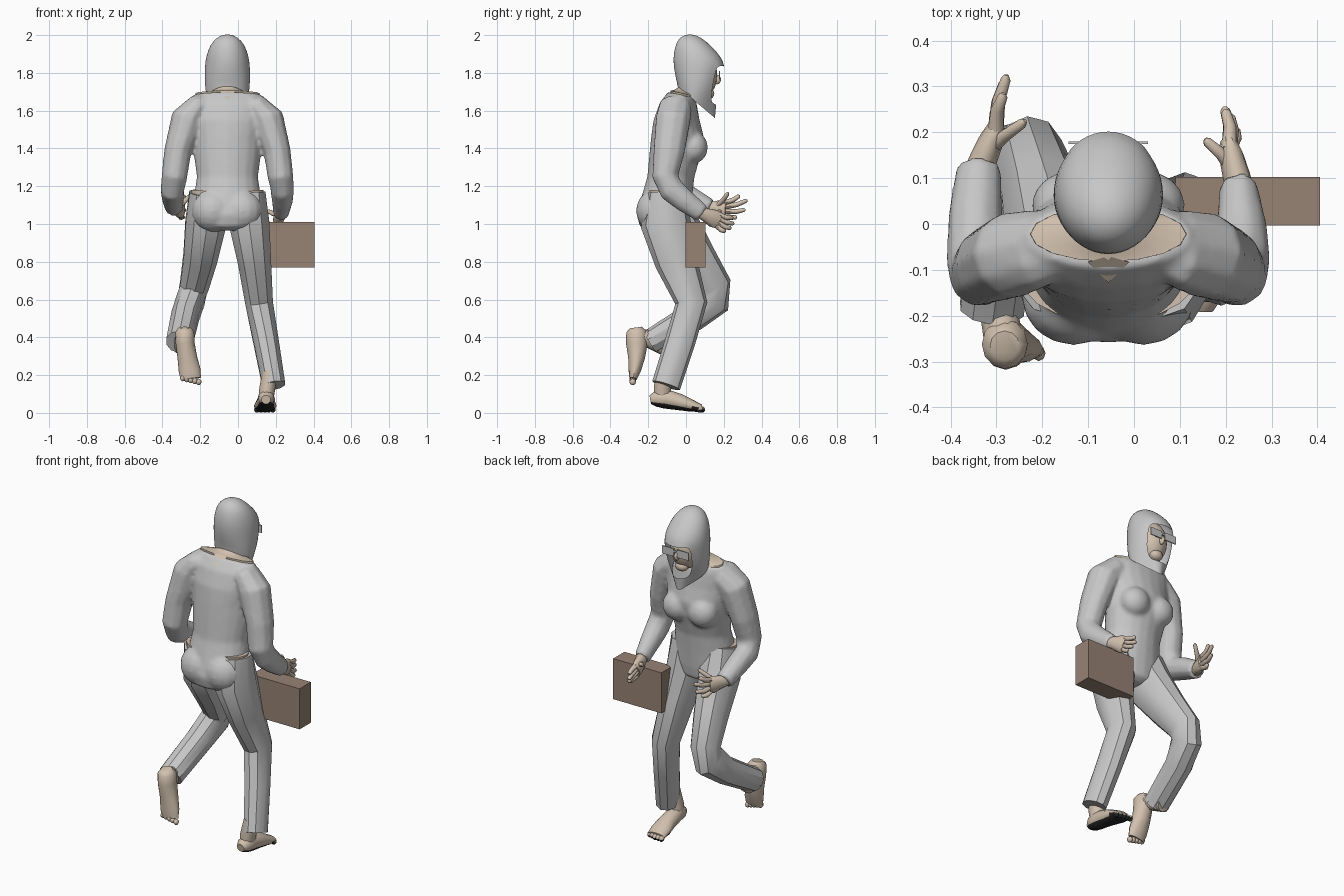
import bpy, bmesh, math
from mathutils import Vector

if "Cube" in bpy.data.objects:
    bpy.data.objects.remove(bpy.data.objects["Cube"])

CX = -0.056  # body centre line


def material(name, rgb):
    m = bpy.data.materials.new(name)
    m.use_nodes = True
    m.diffuse_color = (*rgb, 1)
    m.node_tree.nodes["Principled BSDF"].inputs["Base Color"].default_value = (*rgb, 1)
    return m


CLOTH = material("grey cloth", (0.57, 0.57, 0.57))
SKIN = material("skin", (0.64, 0.53, 0.425))
BROWN = material("brown case", (0.31, 0.225, 0.175))
BLACK = material("black sole", (0.02, 0.02, 0.02))


def finish(name, bm, mats, angle=35):
    bmesh.ops.recalc_face_normals(bm, faces=bm.faces)
    me = bpy.data.meshes.new(name)
    bm.to_mesh(me)
    bm.free()
    ob = bpy.data.objects.new(name, me)
    bpy.context.collection.objects.link(ob)
    for m in mats:
        me.materials.append(m)
    bpy.ops.object.select_all(action="DESELECT")
    ob.select_set(True)
    bpy.context.view_layer.objects.active = ob
    bpy.ops.object.shade_smooth_by_angle(angle=math.radians(angle))
    return ob


def loft(rings, n=8, flat=False, caps=True, bm=None, phase=0.0):
    """Skin rings of (x, y, z, half width, half depth[, front rise]) along a path."""
    bm = bm or bmesh.new()
    pts = [Vector(r[:3]) for r in rings]
    loops = []
    for i, r in enumerate(rings):
        t = pts[min(i + 1, len(pts) - 1)] - pts[max(i - 1, 0)]
        t = Vector((0, 0, 1)) if flat else t.normalized()
        u = (Vector((1, 0, 0)) - t * t.x).normalized()
        v = t.cross(u)
        loop = []
        for k in range(n):
            a = 2 * math.pi * k / n + phase
            p = pts[i] + u * r[3] * math.cos(a) + v * r[4] * math.sin(a)
            if len(r) > 5:
                p.z += r[5] * math.sin(a)
            loop.append(bm.verts.new(p))
        loops.append(loop)
    for a, b in zip(loops, loops[1:]):
        for k in range(n):
            bm.faces.new((a[k], a[(k + 1) % n], b[(k + 1) % n], b[k]))
    if caps:
        bm.faces.new(loops[0])
        bm.faces.new(loops[-1])
    return bm


def ball(bm, c, r, seg=16):
    for v in bmesh.ops.create_uvsphere(bm, u_segments=seg, v_segments=seg // 2 + 2, radius=1)["verts"]:
        v.co = Vector([c[i] + v.co[i] * r[i] for i in range(3)])


def box(name, lo, hi, mat):
    bm = bmesh.new()
    bmesh.ops.create_cube(bm, size=1)
    for v in bm.verts:
        v.co = Vector([lo[i] + (v.co[i] + 0.5) * (hi[i] - lo[i]) for i in range(3)])
    return finish(name, bm, [mat])


# Shirt: body, chest, seat and sleeves fused into one cloth
shirt = loft([(CX, y, z, rx, ry, t) for y, z, rx, ry, t in (
    (-0.11, 0.965, 0.08, 0.09, 0), (-0.115, 0.985, 0.17, 0.13, 0), (-0.118, 1.05, 0.2, 0.143, 0),
    (-0.10, 1.15, 0.177, 0.134, 0), (-0.08, 1.25, 0.162, 0.125, 0), (-0.055, 1.38, 0.18, 0.138, 0),
    (-0.045, 1.46, 0.187, 0.14, 0), (-0.05, 1.55, 0.2, 0.122, 0), (-0.042, 1.64, 0.21, 0.098, 0),
    (-0.025, 1.685, 0.178, 0.07, -0.015))], 20, flat=True)
for s in (-1, 1):
    ball(shirt, (CX + s * 0.083, 0.04, 1.405), (0.085, 0.076, 0.085))
    ball(shirt, (CX + s * 0.075, -0.158, 1.07), (0.115, 0.107, 0.115))
upper = [(0.03, -0.05, 1.62, 0.055, 0.07), (0.1, -0.055, 1.617, 0.07, 0.09),
         (0.155, -0.068, 1.555, 0.09, 0.095), (0.208, -0.09, 1.38, 0.073, 0.085),
         (0.225, -0.11, 1.25, 0.069, 0.071), (0.235, -0.075, 1.18, 0.063, 0.07)]
fore = {"left": [(0.235, -0.01, 1.125, 0.057, 0.062), (0.228, 0.085, 1.055, 0.042, 0.05)],
        "right": [(0.234, 0.02, 1.14, 0.06, 0.062), (0.226, 0.125, 1.085, 0.05, 0.05)]}
for side, rings in fore.items():
    path = upper + rings
    if side == "right":
        path = [(2 * CX - r[0], *r[1:]) for r in path]
    loft(path, 10, bm=shirt)
shirt = finish("shirt", shirt, [CLOTH], 50)
fuse = shirt.modifiers.new("fuse", "REMESH")
fuse.mode = "VOXEL"
fuse.voxel_size = 0.011
fuse.use_smooth_shade = True
soften = shirt.modifiers.new("soften", "SMOOTH")
soften.factor = 0.5
soften.iterations = 5

# Bare waist strip, shoulders inside the wide neckline, and neck
finish("waist", loft([(CX, -0.115, z, 0.192, 0.1) for z in (1.13, 1.18)], 20, True), [SKIN])
finish("neck", loft([(CX, -0.022, 1.66, 0.172, 0.06, -0.015), (CX, -0.022, 1.692, 0.17, 0.06, -0.014),
                     (CX, -0.01, 1.7, 0.09, 0.052, -0.01), (CX, 0.005, 1.72, 0.058, 0.05, 0),
                     (CX, 0.04, 1.8, 0.055, 0.05, 0)], 16, True), [SKIN], 50)

# Bare notch at the nape, a thin plate lying on the shirt
bm = bmesh.new()
nape = [bm.verts.new((CX + x, y, z)) for x, y, z in (
    (-0.045, -0.083, 1.706), (0, -0.128, 1.66), (0.045, -0.083, 1.706), (0, -0.07, 1.708))]
bm.faces.new(nape)
finish("nape", bm, [SKIN])

# Head with nose and chin
head = bmesh.new()
ball(head, (CX, 0.062, 1.785), (0.088, 0.104, 0.125), 20)
ball(head, (CX, 0.165, 1.765), (0.013, 0.02, 0.026), 10)
ball(head, (CX, 0.118, 1.69), (0.04, 0.032, 0.03), 12)
finish("head", head, [SKIN], 60)

# Hood: draped shell with a face opening, tapering to a low front point
bm = loft([(CX, y, z, rx, ry, t) for y, z, rx, ry, t in (
    (0.02, 2.004, 0.015, 0.015, 0), (0.025, 1.99, 0.055, 0.055, 0), (0.042, 1.95, 0.092, 0.095, -0.01),
    (0.062, 1.89, 0.113, 0.13, -0.01), (0.068, 1.84, 0.12, 0.135, -0.005),
    (0.063, 1.79, 0.121, 0.124, -0.015), (0.058, 1.74, 0.12, 0.113, -0.035),
    (0.056, 1.69, 0.119, 0.105, -0.06), (0.054, 1.645, 0.113, 0.1, -0.085))], 24, True, False)
bmesh.ops.delete(bm, geom=[f for f in bm.faces if 1.65 < f.calc_center_median().z < 1.835
                           and f.calc_center_median().y > 0.1
                           and abs(f.calc_center_median().x - CX) < 0.085], context="FACES")
bmesh.ops.holes_fill(bm, edges=[e for e in bm.edges if e.is_boundary and e.verts[0].co.z > 1.98], sides=24)
for v in bm.verts:
    low = min(max((1.72 - v.co.z) / 0.14, 0), 1) * min(max((v.co.y - 0.03) / 0.1, 0), 1)
    v.co.x = CX + (v.co.x - CX) * (1 - 0.55 * low)
hood = finish("hood", bm, [CLOTH], 60)
hood.modifiers.new("round", "SUBSURF").levels = 1
hood.modifiers["round"].render_levels = 1

# Glasses
for side, s in (("right", -1), ("left", 1)):
    x = CX + s * 0.049
    box(f"{side}_lens", (x - 0.038, 0.174, 1.765), (x + 0.038, 0.18, 1.81), CLOTH)
box("glasses_bridge", (CX - 0.015, 0.174, 1.79), (CX + 0.015, 0.18, 1.8), CLOTH)


# Hands: palm with fingers spread to given tips
def hand(side, wrist, palm, tips, thumb):
    w, p = Vector(wrist), Vector(palm)
    bm = loft([(*(w - (p - w) * 0.3), 0.03, 0.03), (*w.lerp(p, 0.4), 0.03, 0.038),
               (*p, 0.027, 0.05), (*p.lerp(w, -0.45), 0.02, 0.045)], 10)
    for i, tip in enumerate(tips + [thumb]):
        t = Vector(tip)
        if i < 4:
            base = p.lerp(w, -0.3) + Vector((0, 0, 0.033 - 0.022 * i))
        else:
            base = w.lerp(p, 0.5)
        mid = base.lerp(t, 0.55) + Vector((0.006 if side == "left" else -0.006, 0, -0.006))
        loft([(*base, 0.017, 0.014), (*mid, 0.014, 0.013), (*base.lerp(t, 0.92), 0.011, 0.011),
              (*t, 0.005, 0.005)], 8, bm=bm)
    finish(f"{side}_hand", bm, [SKIN], 50)


hand("right", (-0.338, 0.12, 1.085), (-0.31, 0.185, 1.08),
     [(-0.285, 0.285, 1.15), (-0.278, 0.325, 1.125), (-0.283, 0.315, 1.075), (-0.29, 0.27, 1.035)],
     (-0.237, 0.225, 1.165))
hand("left", (0.23, 0.08, 1.06), (0.213, 0.145, 1.03),
     [(0.2, 0.25, 1.03), (0.198, 0.255, 1.0), (0.21, 0.24, 0.975), (0.222, 0.21, 0.96)],
     (0.155, 0.185, 1.07))

# Trousers: straight standing leg and bent trailing leg
legs = {"left": [(0.05, -0.105, 1.165, 0.1, 0.1), (0.06, -0.107, 1.0, 0.112, 0.133),
                 (0.088, -0.052, 0.8, 0.092, 0.112), (0.112, 0.028, 0.58, 0.077, 0.085),
                 (0.148, -0.03, 0.38, 0.07, 0.08), (0.19, -0.105, 0.145, 0.063, 0.077)],
        "right": [(-0.162, -0.105, 1.165, 0.1, 0.1), (-0.172, -0.07, 1.0, 0.112, 0.135),
                  (-0.2, 0.05, 0.82, 0.094, 0.11), (-0.232, 0.15, 0.67, 0.08, 0.092),
                  (-0.25, 0.14, 0.6, 0.078, 0.1), (-0.28, 0.04, 0.51, 0.077, 0.078),
                  (-0.31, -0.185, 0.375, 0.073, 0.068)]}
for side, rings in legs.items():
    finish(f"{side}_trouser_leg", loft(rings, 10, phase=0.3), [CLOTH])


# Feet: heel to toe, with an ankle and five toes
def foot(side, rings, ankle, toes):
    bm = loft(rings, 12)
    loft(ankle, 10, bm=bm)
    for t in toes:
        ball(bm, t, (0.015, 0.017, 0.017), 8)
    ob = finish(f"{side}_foot", bm, [SKIN, BLACK], 50)
    if side == "left":  # blackened underside and toe tips
        for f in ob.data.polygons:
            if f.normal.z < -0.45 or (f.center.y > 0 and f.center.z < 0.018):
                f.material_index = 1


foot("left", [(0.148, -0.188, 0.07, 0.025, 0.024), (0.15, -0.16, 0.075, 0.042, 0.042),
              (0.15, -0.11, 0.075, 0.045, 0.052), (0.147, -0.03, 0.056, 0.05, 0.043),
              (0.144, 0.03, 0.038, 0.06, 0.032), (0.142, 0.08, 0.024, 0.054, 0.02)],
     [(0.148, -0.125, 0.075, 0.04, 0.045), (0.155, -0.125, 0.13, 0.042, 0.048),
      (0.17, -0.115, 0.22, 0.04, 0.045)],
     [(0.1 + 0.021 * i, 0.085 - 0.006 * max(i - 2, 0), 0.018) for i in range(5)])
foot("right", [(-0.282, -0.265, 0.452, 0.032, 0.032), (-0.282, -0.262, 0.43, 0.05, 0.054),
               (-0.28, -0.26, 0.37, 0.05, 0.058), (-0.268, -0.262, 0.29, 0.052, 0.044),
               (-0.256, -0.272, 0.225, 0.058, 0.033), (-0.25, -0.28, 0.18, 0.054, 0.02)],
     [(-0.283, -0.27, 0.405, 0.042, 0.04), (-0.29, -0.22, 0.4, 0.042, 0.045),
      (-0.308, -0.12, 0.35, 0.04, 0.045)],
     [(-0.292 + 0.021 * i, -0.282, 0.184 - 0.005 * i) for i in range(5)])

# Briefcase
box("briefcase", (0.09, -0.003, 0.77), (0.406, 0.102, 1.01), BROWN)
